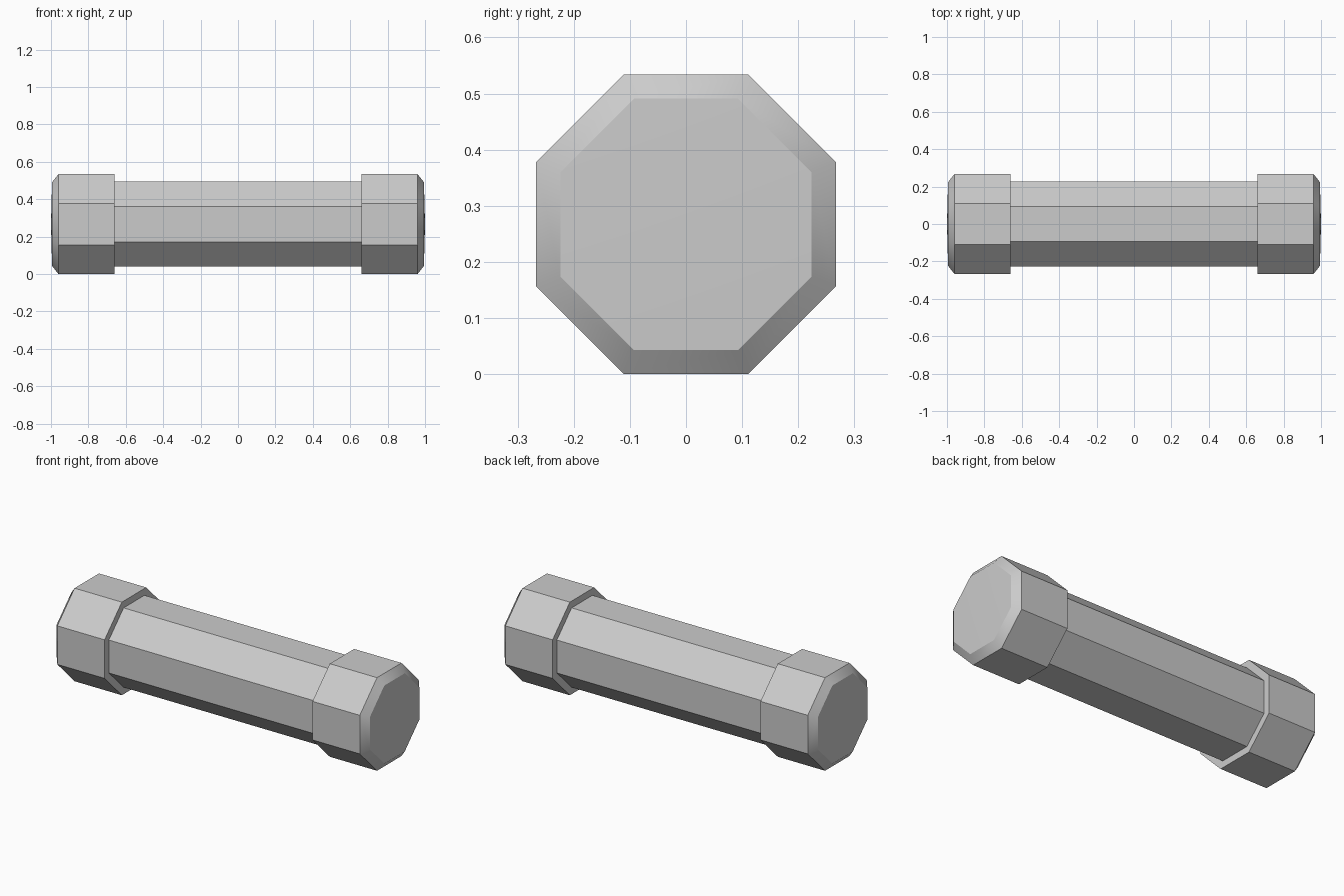
import bpy
import bmesh
from math import cos, pi, radians
from mathutils import Matrix

cube = bpy.data.objects.get("Cube")
if cube:
    bpy.data.objects.remove(cube, do_unlink=True)

SIDES = 8
HEIGHT = 0.267  # centre line above the ground, also the apothem of the end caps

grey = bpy.data.materials.new("plain grey")
grey.use_nodes = True
grey.diffuse_color = (0.6, 0.6, 0.6, 1)
grey.node_tree.nodes["Principled BSDF"].inputs["Base Color"].default_value = (0.6, 0.6, 0.6, 1)


def octagonal_part(name, profile):
    """Loft octagons along x from (x, apothem) pairs; a zero apothem closes to a point."""
    bm = bmesh.new()
    turn = Matrix.Rotation(pi / SIDES, 3, 'X')
    rings = []
    for x, apothem in profile:
        if apothem == 0:
            rings.append([bm.verts.new((x, 0, HEIGHT))] * SIDES)
            continue
        radius = apothem / cos(pi / SIDES)
        ring = []
        for i in range(SIDES):
            spin = Matrix.Rotation(2 * pi * i / SIDES, 3, 'X') @ turn
            point = spin.col[1] * radius
            ring.append(bm.verts.new((x, point.y, point.z + HEIGHT)))
        rings.append(ring)
    for a, b in zip(rings, rings[1:]):
        for i in range(SIDES):
            j = (i + 1) % SIDES
            corners = list(dict.fromkeys((a[i], a[j], b[j], b[i])))
            bm.faces.new(corners)
    bmesh.ops.recalc_face_normals(bm, faces=bm.faces)
    mesh = bpy.data.meshes.new(name)
    bm.to_mesh(mesh)
    bm.free()
    mesh.materials.append(grey)
    obj = bpy.data.objects.new(name, mesh)
    bpy.context.collection.objects.link(obj)
    bpy.ops.object.select_all(action='DESELECT')
    obj.select_set(True)
    bpy.context.view_layer.objects.active = obj
    bpy.ops.object.shade_smooth_by_angle(angle=radians(30))
    return obj


# Central bar, running between the two caps
octagonal_part("bar", [(-0.66, 0), (-0.66, 0.228), (0.66, 0.228), (0.66, 0)])

# Wider end caps with a chamfered rim and a barely domed end face
for name, side in (("left_cap", 1), ("right_cap", -1)):
    octagonal_part(name, [(side * x, apothem) for x, apothem in (
        (0.66, 0), (0.66, 0.267), (0.96, 0.267), (0.994, 0.224), (1.0, 0))])
